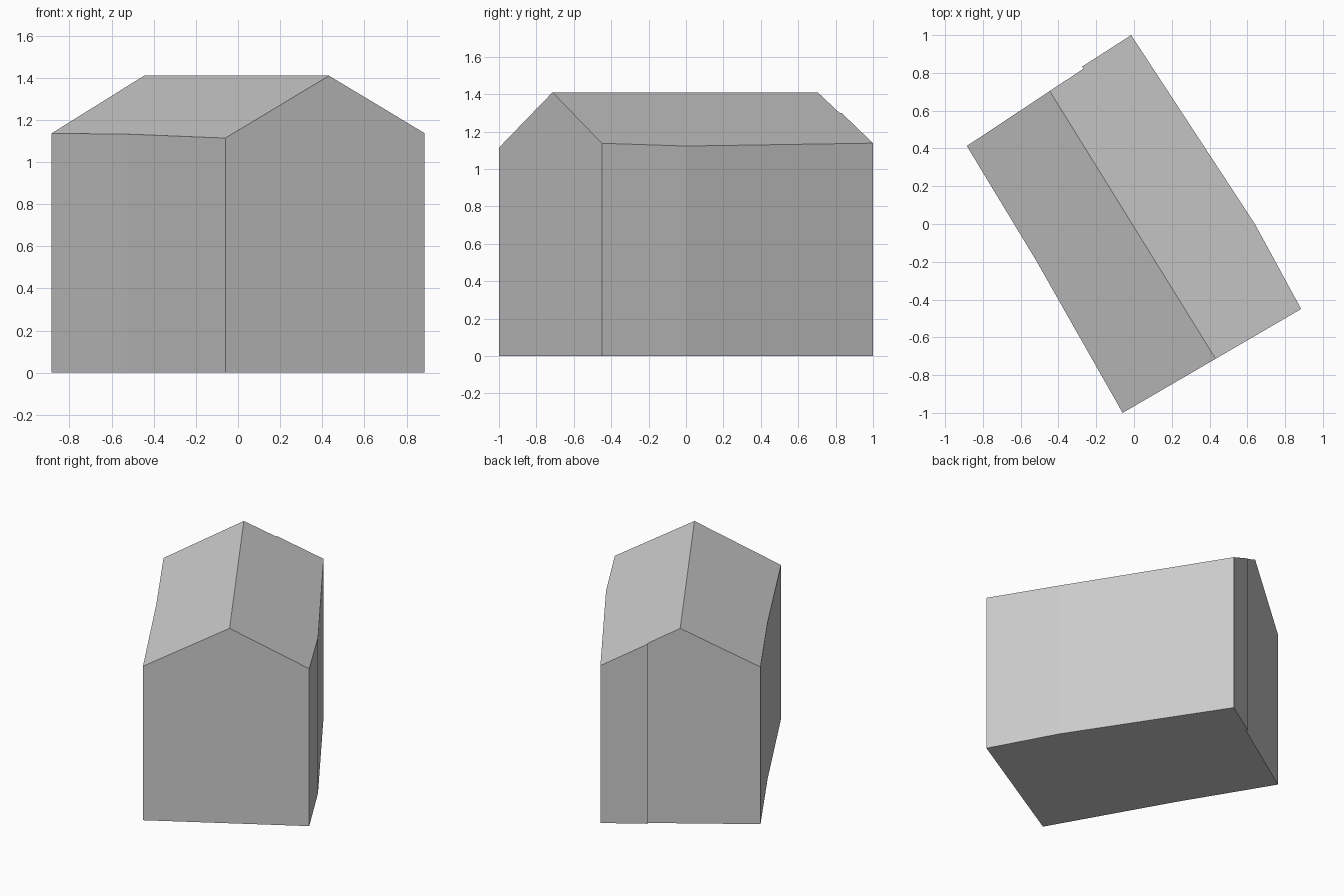
import bpy
import bmesh
from mathutils import Vector

cube = bpy.data.objects.get("Cube")
if cube:
    bpy.data.objects.remove(cube, do_unlink=True)

RIDGE_HEIGHT = 1.41
PITCH = 0.52
RIDGE_FRONT = Vector((0.43, -0.71, RIDGE_HEIGHT))
RIDGE_BACK = Vector((-0.45, 0.71, RIDGE_HEIGHT))

# Plain grey for the whole building
grey = bpy.data.materials.new("plain_grey")
grey.use_nodes = True
color = (0.6, 0.6, 0.6, 1)
grey.diffuse_color = color
grey.node_tree.nodes["Principled BSDF"].inputs["Base Color"].default_value = color

# Footprint: bent long walls, and a small step in the back gable
footprint = [(-0.06, -1), (0.885, -0.45), (0.64, 0), (-0.015, 1),
             (-0.275, 0.833), (-0.268, 0.822), (-0.885, 0.413), (-0.52, -0.19)]

bm = bmesh.new()
floor = bm.faces.new([bm.verts.new((x, y, 0)) for x, y in footprint])
raised = bmesh.ops.extrude_face_region(bm, geom=[floor], use_keep_orig=True)
top_verts = [g for g in raised["geom"] if isinstance(g, bmesh.types.BMVert)]
bmesh.ops.translate(bm, vec=(0, 0, 2), verts=top_verts)

# Gabled roof: slice the block along each slope and close the cut
along = (RIDGE_BACK - RIDGE_FRONT).normalized()
across = Vector((along.y, -along.x, 0))
for side in (1, -1):
    normal = (Vector((0, 0, 1)) + across * side * PITCH).normalized()
    cut = bmesh.ops.bisect_plane(
        bm, geom=bm.verts[:] + bm.edges[:] + bm.faces[:],
        plane_co=RIDGE_FRONT, plane_no=normal, clear_outer=True)
    rim = [e for e in bm.edges if e.is_boundary]
    bmesh.ops.holes_fill(bm, edges=rim, sides=0)

bmesh.ops.recalc_face_normals(bm, faces=bm.faces[:])
mesh = bpy.data.meshes.new("gabled_building")
bm.to_mesh(mesh)
bm.free()
mesh.materials.append(grey)
building = bpy.data.objects.new("gabled_building", mesh)
bpy.context.collection.objects.link(building)
